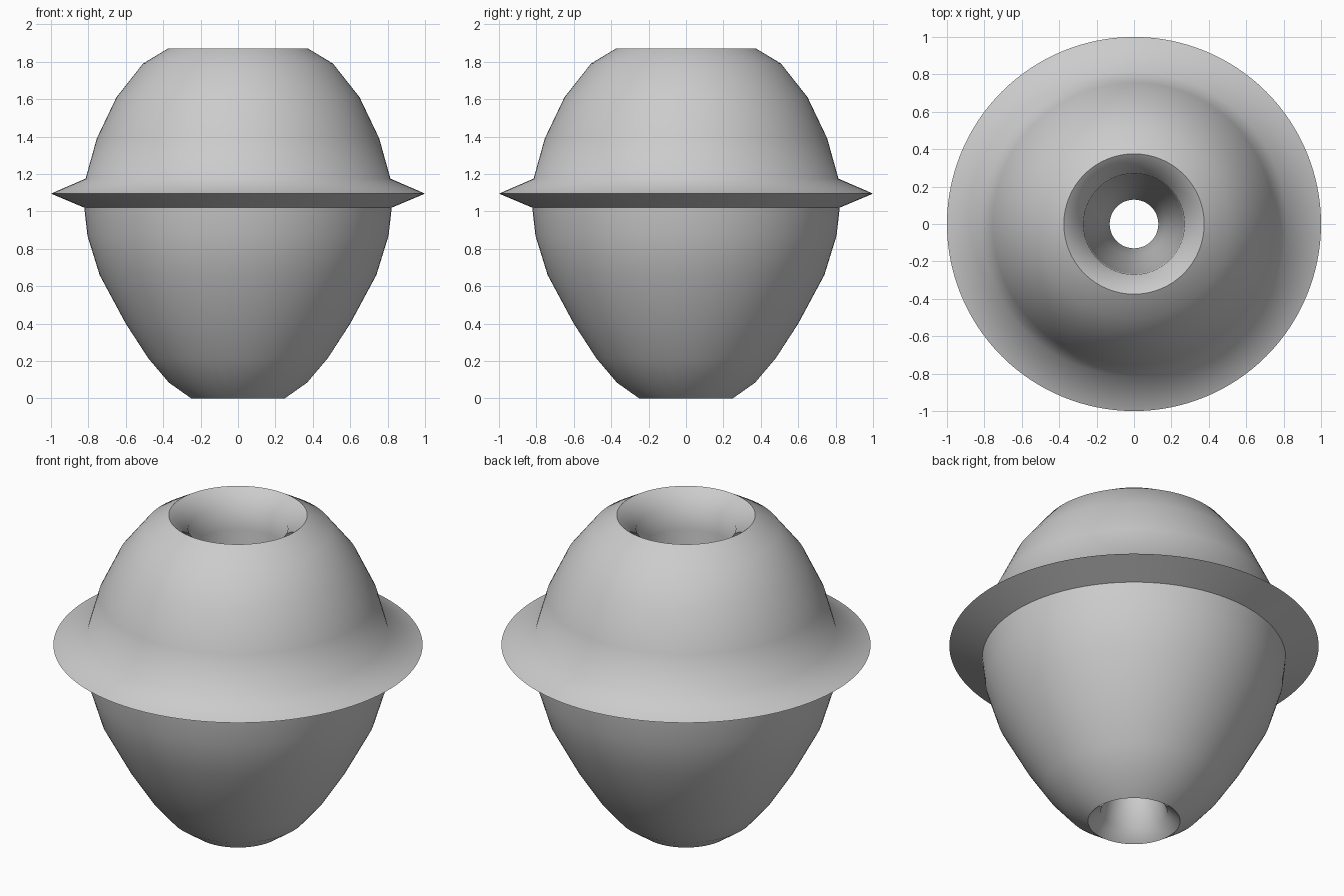
import bpy, bmesh, math

if "Cube" in bpy.data.objects:
    bpy.data.objects.remove(bpy.data.objects["Cube"])

# Closed half-profile (radius, height): outer body, flange, then the bore
outer = [(0.25, 0.0), (0.37, 0.085), (0.48, 0.215), (0.60, 0.40), (0.74, 0.66),
         (0.805, 0.87), (0.822, 1.02), (1.0, 1.095), (0.815, 1.175),
         (0.755, 1.39), (0.65, 1.61), (0.508, 1.79), (0.375, 1.87)]
bore = [(0.27, 1.79), (0.265, 1.66), (0.235, 1.25), (0.17, 0.75),
        (0.13, 0.40), (0.145, 0.22), (0.18, 0.06)]


def lathe(name, profile, sides=128):
    """Revolve a closed profile around z."""
    bm = bmesh.new()
    rings = []
    for r, z in profile:
        rings.append([bm.verts.new((r * math.cos(2 * math.pi * i / sides),
                                    r * math.sin(2 * math.pi * i / sides), z))
                      for i in range(sides)])
    for a, b in zip(rings, rings[1:] + rings[:1]):
        for i in range(sides):
            j = (i + 1) % sides
            bm.faces.new((a[i], a[j], b[j], b[i]))
    bmesh.ops.recalc_face_normals(bm, faces=bm.faces)
    mesh = bpy.data.meshes.new(name)
    bm.to_mesh(mesh)
    bm.free()
    obj = bpy.data.objects.new(name, mesh)
    bpy.context.collection.objects.link(obj)
    bpy.context.view_layer.objects.active = obj
    obj.select_set(True)
    bpy.ops.object.shade_smooth_by_angle(angle=math.radians(60))
    obj.select_set(False)
    return obj


# Flanged, hollow-centred bead body
lathe("flanged_bead", outer + bore)
